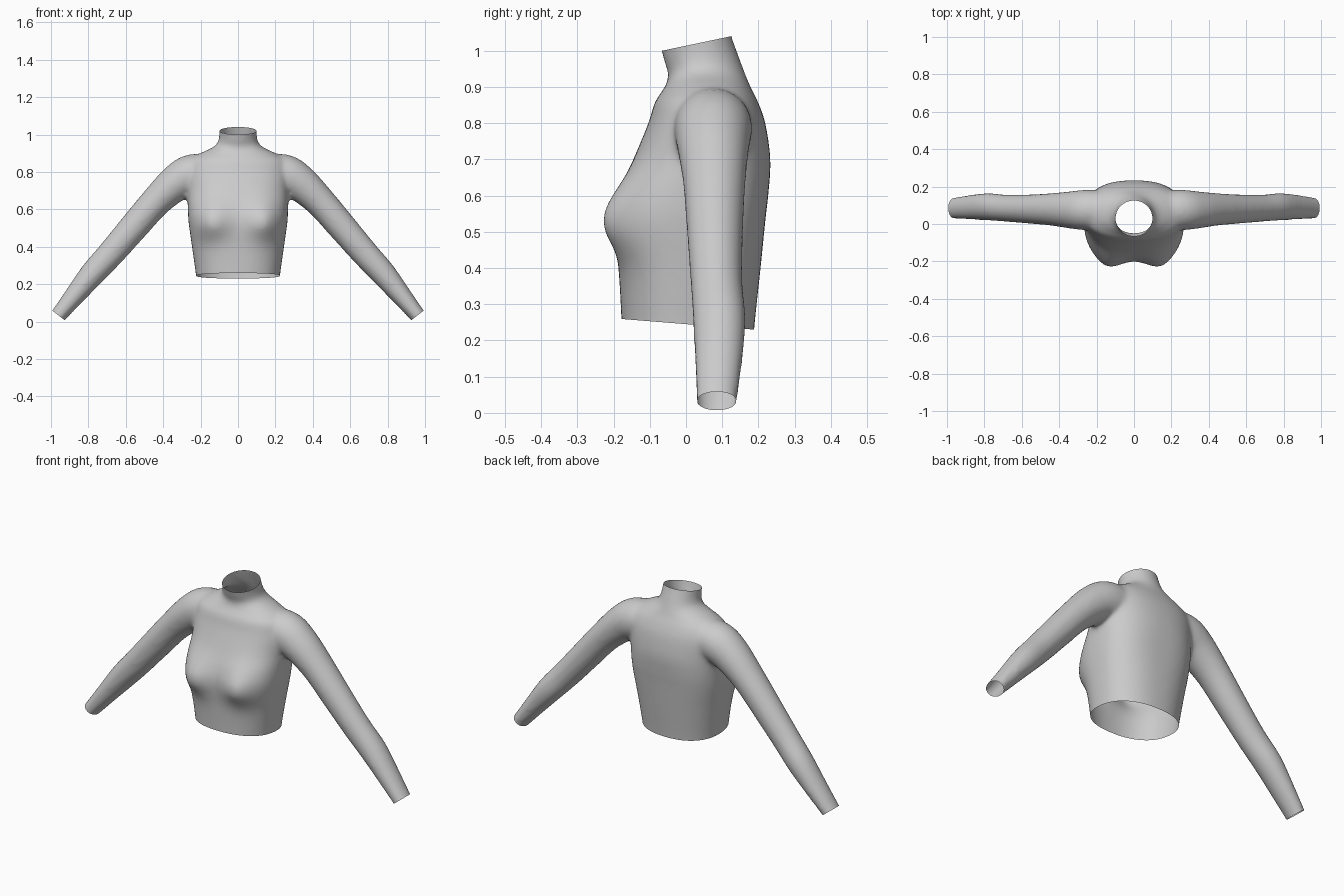
import bpy, bmesh
from math import sin, cos, pi, exp
from mathutils import Vector

if "Cube" in bpy.data.objects:
    bpy.data.objects.remove(bpy.data.objects["Cube"])


def spline(keys, steps):
    """Smoothly interpolate rows of numbers (Catmull-Rom)."""
    k = [keys[0]] + list(keys) + [keys[-1]]
    out = []
    for i in range(1, len(k) - 2):
        for s in range(steps):
            t = s / steps
            out.append([0.5 * (2 * b + (c - a) * t + (2 * a - 5 * b + 4 * c - d) * t * t
                               + (3 * b - a - 3 * c + d) * t ** 3)
                        for a, b, c, d in zip(k[i - 1], k[i], k[i + 1], k[i + 2])])
    return out + [list(keys[-1])]


def loft(bm, rings):
    """Skin a stack of closed rings and cap both ends."""
    loops = [[bm.verts.new(p) for p in r] for r in rings]
    n = len(loops[0])
    for a, b in zip(loops, loops[1:]):
        for i in range(n):
            j = (i + 1) % n
            bm.faces.new((a[i], a[j], b[j], b[i]))
    bm.faces.new(loops[0][::-1])
    bm.faces.new(loops[-1])


def spow(v, e):
    return (1 if v >= 0 else -1) * abs(v) ** e


bm = bmesh.new()
N = 64

# torso and neck: z, half width, front y, back y, roundness exponent
torso = [
    (0.17, 0.218, -0.176, 0.184, 2.3),
    (0.25, 0.225, -0.178, 0.190, 2.3),
    (0.40, 0.246, -0.186, 0.206, 2.4),
    (0.53, 0.264, -0.197, 0.219, 2.6),
    (0.61, 0.268, -0.183, 0.228, 2.6),
    (0.70, 0.270, -0.145, 0.233, 2.4),
    (0.80, 0.275, -0.104, 0.219, 2.3),
    (0.86, 0.260, -0.085, 0.198, 2.2),
    (0.90, 0.200, -0.058, 0.178, 2.1),
    (0.935, 0.130, -0.048, 0.164, 2.0),
    (0.97, 0.104, -0.060, 0.151, 2.0),
    (1.04, 0.099, -0.078, 0.126, 2.0),
    (1.10, 0.099, -0.090, 0.110, 2.0),
]
rings = []
for z, hw, yf, yb, e in spline(torso, 6):
    ring = []
    for i in range(N):
        a = 2 * pi * i / N
        x = hw * spow(cos(a), 2 / e)
        y = (yf + yb) / 2 + (yb - yf) / 2 * spow(sin(a), 2 / e)
        if sin(a) < 0:   # bust
            h = (z - 0.525) / (0.085 if z < 0.525 else 0.11)
            y -= 0.048 * exp(-((abs(x) - 0.145) / 0.085) ** 2 - h * h) * min(1, -2 * sin(a))
        ring.append((x, y, z))
    rings.append(ring)
loft(bm, rings)

# arms: x, y, z, radius in the front plane, radius in depth
arm = [
    (0.14, 0.075, 0.800, 0.095, 0.100),
    (0.25, 0.075, 0.785, 0.108, 0.108),
    (0.335, 0.075, 0.737, 0.098, 0.100),
    (0.44, 0.078, 0.640, 0.083, 0.087),
    (0.56, 0.080, 0.502, 0.078, 0.078),
    (0.68, 0.084, 0.363, 0.073, 0.072),
    (0.777, 0.092, 0.256, 0.068, 0.073),
    (0.87, 0.090, 0.143, 0.055, 0.066),
    (0.96, 0.085, 0.033, 0.043, 0.057),
    (1.02, 0.084, -0.042, 0.041, 0.055),
]
path = spline(arm, 6)
for side in (1, -1):
    rings = []
    for i, (x, y, z, r, d) in enumerate(path):
        p, q = path[max(i - 1, 0)], path[min(i + 1, len(path) - 1)]
        t = Vector((q[0] - p[0], 0, q[2] - p[2])).normalized()
        up = Vector((-t.z, 0, t.x))
        ring = []
        for k in range(32):
            a = 2 * pi * k / 32
            v = Vector((x, y + d * sin(a), z)) + up * (r * cos(a))
            v.x *= side
            ring.append(v)
        rings.append(ring)
    loft(bm, rings)
bmesh.ops.recalc_face_normals(bm, faces=bm.faces)

mesh = bpy.data.meshes.new("long_sleeve_top")
bm.to_mesh(mesh)
bm.free()
top = bpy.data.objects.new("long_sleeve_top", mesh)
bpy.context.collection.objects.link(top)

# fuse the parts into one smooth skin
rem = top.modifiers.new("fuse", 'REMESH')
rem.mode = 'VOXEL'
rem.voxel_size = 0.011
sm = top.modifiers.new("relax", 'SMOOTH')
sm.factor = 0.5
sm.iterations = 12
dg = bpy.context.evaluated_depsgraph_get()
fused = bpy.data.meshes.new_from_object(top.evaluated_get(dg))
top.modifiers.clear()
top.data = fused

# cut open the wrists, waist and neck
bm = bmesh.new()
bm.from_mesh(fused)


def cut(point, normal, near):
    faces = [f for f in bm.faces if near(f.calc_center_median())]
    geom = set(faces)
    for f in faces:
        geom.update(f.verts, f.edges)
    bmesh.ops.bisect_plane(bm, geom=list(geom), plane_co=point,
                           plane_no=normal, clear_outer=True)


for s in (1, -1):
    cut((s * 0.96, 0.085, 0.033), (s * 0.61, 0, -0.79), lambda c: c.x * s > 0.8)
cut((0, 0, 0.245), (0, -0.08, -1), lambda c: abs(c.x) < 0.4 and c.z < 0.4)
cut((0, 0.03, 1.02), (0, -0.21, 1), lambda c: c.z > 0.94)
for f in bm.faces:
    f.smooth = True
bm.to_mesh(fused)
bm.free()
